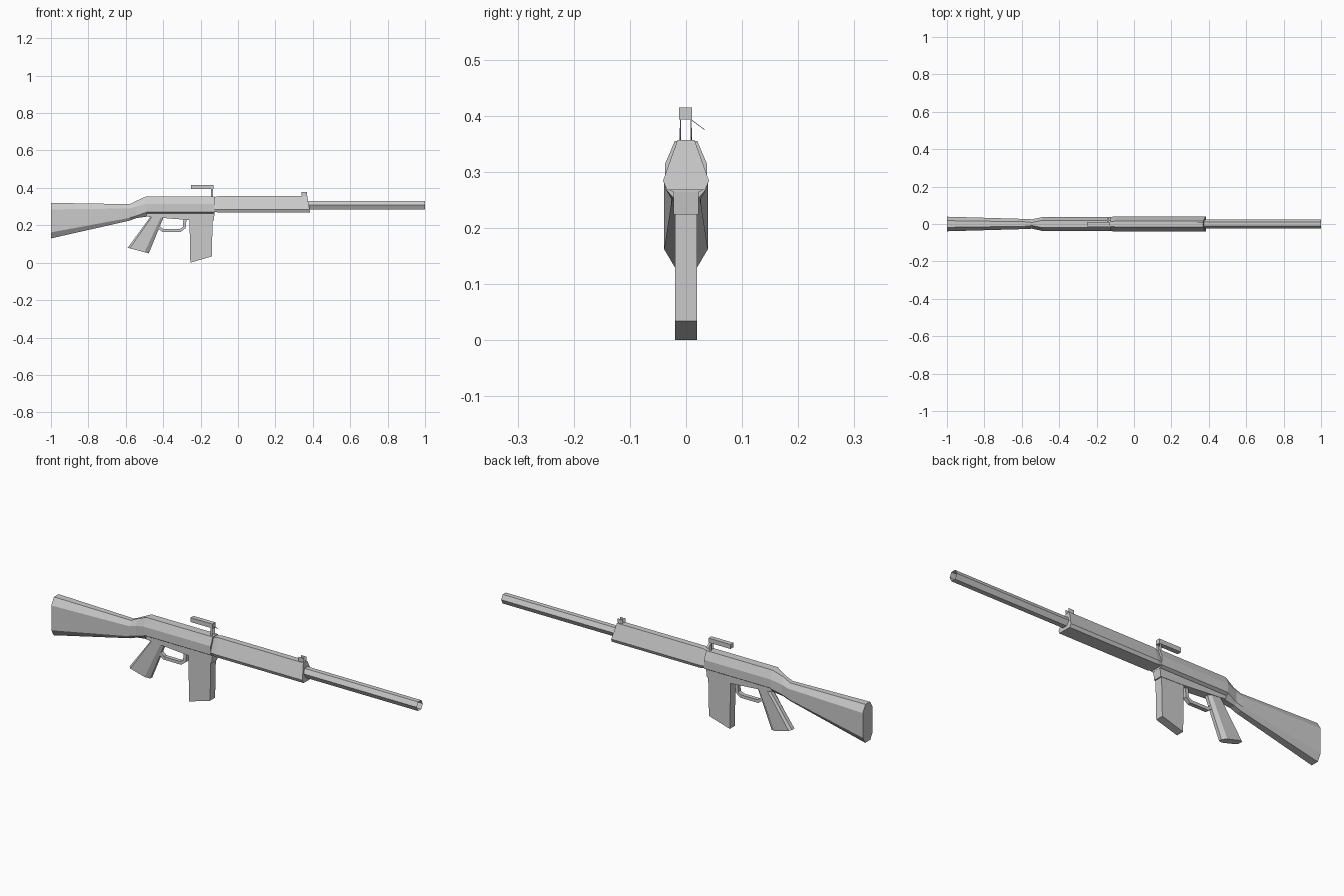
import bpy, bmesh

if "Cube" in bpy.data.objects:
    bpy.data.objects.remove(bpy.data.objects["Cube"])

grey = bpy.data.materials.new("plain_grey")
grey.diffuse_color = (0.6, 0.6, 0.6, 1)
grey.use_nodes = True
grey.node_tree.nodes["Principled BSDF"].inputs["Base Color"].default_value = grey.diffuse_color


def finish(name, bm):
    bmesh.ops.recalc_face_normals(bm, faces=bm.faces)
    mesh = bpy.data.meshes.new(name)
    bm.to_mesh(mesh)
    bm.free()
    mesh.materials.append(grey)
    ob = bpy.data.objects.new(name, mesh)
    bpy.context.collection.objects.link(ob)
    return ob


def loft(name, rings, caps=True):
    """Skin equal-length rings of 3D points."""
    bm = bmesh.new()
    vs = [[bm.verts.new(p) for p in r] for r in rings]
    n = len(vs[0])
    for a, b in zip(vs, vs[1:]):
        for i in range(n):
            j = (i + 1) % n
            bm.faces.new((a[i], a[j], b[j], b[i]))
    if caps:
        bm.faces.new(vs[0])
        bm.faces.new(vs[-1])
    return finish(name, bm)


def section(half, x):
    """Mirror a half outline; x is one value or one per point."""
    xs = x if isinstance(x, (list, tuple)) else [x] * len(half)
    right = [(a, y, z) for a, (y, z) in zip(xs, half)]
    return right + [(a, -y, z) for a, y, z in reversed(right)]


def prism(name, outline, y0, y1):
    """Side outline (x, z) extruded across y."""
    return loft(name, [[(x, y, z) for x, z in outline] for y in (y0, y1)])


def rect(x0, x1, z0, z1):
    return [(x0, z0), (x1, z0), (x1, z1), (x0, z1)]


# stock, with the narrow wrist flaring into the receiver
loft("stock", [
    section([(.018, .32), (.039, .285), (.039, .162), (.02, .13)], -1),
    section([(.012, .313), (.027, .29), (.027, .24), (.014, .225)], -.58),
    section([(.008, .33), (.025, .30), (.025, .25), (.014, .238)], -.545),
    section([(.02, .355), (.037, .315), (.037, .27), (.016, .246)], -.49)])

# upper receiver
upper = [(.02, .355), (.037, .315), (.037, .272), (.024, .264)]
loft("receiver", [section(upper, -.49), section(upper, -.125)])

# lower receiver
prism("lower_receiver", [(-.49, .247), (-.45, .243), (-.26, .228),
                         (-.13, .224), (-.125, .268), (-.49, .268)], -.022, .022)

# handguard, slanted at the muzzle end
guard = [(.015, .357), (.041, .284), (.034, .268)]
small = [(.013, .351), (.037, .284), (.031, .272)]
loft("handguard", [section(small, -.127), section(guard, -.10),
                   section(guard, [.37, .383, .385])])

# open hexagonal barrel
hexa = [(.012, .33), (.024, .308), (.012, .285)]
loft("barrel", [section(hexa, .36), section(hexa, 1)], caps=False)

# magazine
prism("magazine", [(-.255, 0), (-.14, .034), (-.135, .265), (-.26, .265)], -.02, .02)

# grip with chamfered front and back edges
half = [(0, .010), (.1, .02), (.8, .02), (1, .008)]


def grip_ring(back, front):
    side = [(back[0] + u * (front[0] - back[0]), w,
             back[1] + u * (front[1] - back[1])) for u, w in half]
    return side + [(x, -y, z) for x, y, z in reversed(side)]


loft("grip", [grip_ring((-.59, .08), (-.477, .05)),
              grip_ring((-.465, .25), (-.395, .25))])

# trigger guard
prism("trigger_guard", [
    (-.43, .185), (-.405, .165), (-.305, .165), (-.28, .185), (-.275, .235),
    (-.292, .235), (-.295, .19), (-.313, .18), (-.40, .18), (-.42, .197)], -.01, .01)

# rear sight: block, thin legs and a side lever
prism("rear_sight", rect(-.252, -.131, .393, .415), -.0125, .0105)
for n, y in (("left", .009), ("right", -.010)):
    prism("rear_sight_leg_" + n, rect(-.145, -.133, .35, .394), y - .0007, y + .0007)
loft("rear_sight_lever", [[(x, .01, .393), (x, .033, .376),
                           (x, .033, .3745), (x, .01, .3915)] for x in (-.145, -.133)])

# front sight ears
for n, y in (("left", .0095), ("right", -.0105)):
    prism("front_sight_" + n, [(.345, .354), (.36, .354), (.37, .362),
                               (.37, .378), (.34, .378), (.34, .362)],
          y - .0008, y + .0008)
